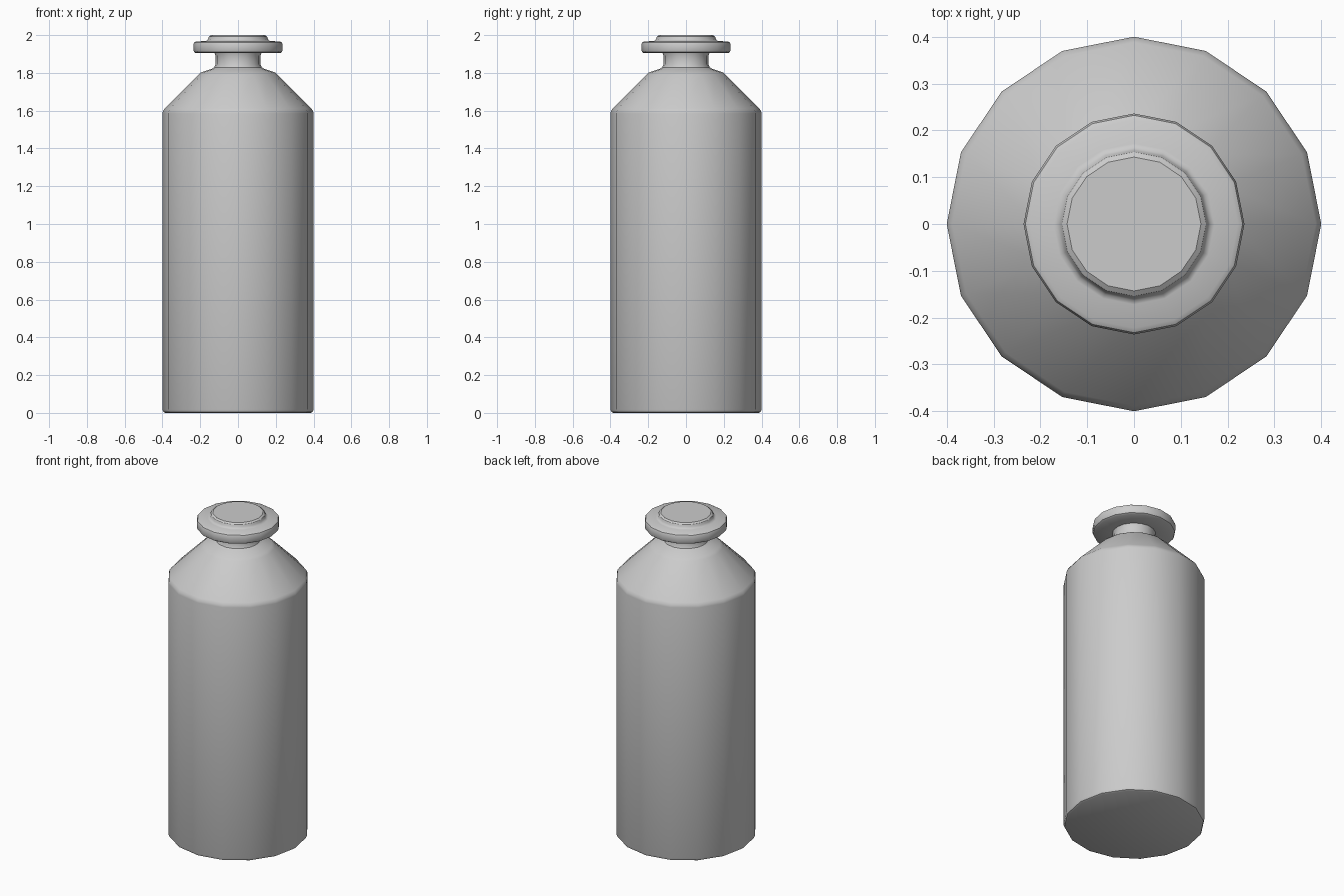
import bpy
import bmesh
import math

SIDES = 16

if "Cube" in bpy.data.objects:
    bpy.data.objects.remove(bpy.data.objects["Cube"], do_unlink=True)

# One plain grey for the whole bottle
grey = bpy.data.materials.new("plain_grey")
grey.use_nodes = True
colour = (0.6, 0.6, 0.6, 1)
grey.diffuse_color = colour
grey.node_tree.nodes["Principled BSDF"].inputs["Base Color"].default_value = colour


def lathe(name, profile):
    """Turn a (radius, height) profile into a capped solid."""
    bm = bmesh.new()
    rings = []
    for r, z in profile:
        angles = [math.tau * i / SIDES for i in range(SIDES)]
        rings.append([bm.verts.new((r * math.cos(a), r * math.sin(a), z)) for a in angles])
    for low, high in zip(rings, rings[1:]):
        for i in range(SIDES):
            j = (i + 1) % SIDES
            bm.faces.new((low[i], low[j], high[j], high[i]))
    bm.faces.new(rings[0][::-1])
    bm.faces.new(rings[-1])
    mesh = bpy.data.meshes.new(name)
    bm.to_mesh(mesh)
    bm.free()
    mesh.materials.append(grey)
    obj = bpy.data.objects.new(name, mesh)
    bpy.context.collection.objects.link(obj)
    bpy.ops.object.select_all(action="DESELECT")
    obj.select_set(True)
    bpy.context.view_layer.objects.active = obj
    bpy.ops.object.shade_smooth_by_angle(angle=math.radians(35))
    return obj


# Body, sloping shoulder and neck
lathe("bottle_body", [
    (0.385, 0), (0.395, 0.005), (0.4, 0.018),
    (0.4, 1.585), (0.397, 1.598), (0.388, 1.612),
    (0.21, 1.79), (0.195, 1.803), (0.14, 1.821),
    (0.126, 1.829), (0.119, 1.845), (0.119, 1.89), (0.124, 1.906),
])

# Wide rim with the raised stopper disc on top
lathe("rim_and_stopper", [
    (0.12, 1.904), (0.222, 1.904), (0.232, 1.91), (0.236, 1.92),
    (0.236, 1.95), (0.232, 1.961), (0.222, 1.967),
    (0.172, 1.968), (0.163, 1.972), (0.158, 1.98),
    (0.154, 1.992), (0.143, 2),
])
